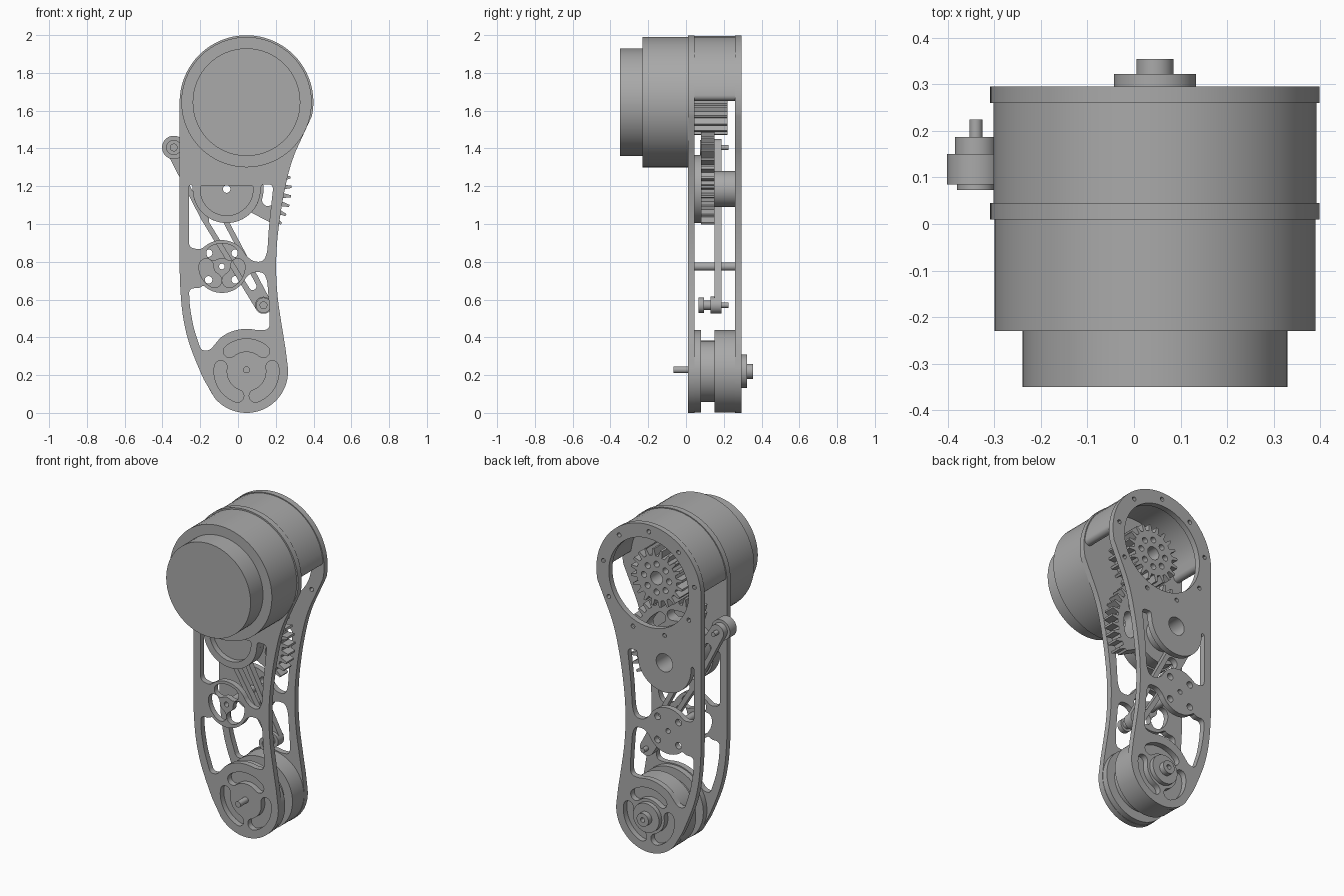
import bpy, bmesh
from math import sin, cos, radians, pi, hypot
from mathutils import Matrix, Vector

old = bpy.data.objects.get("Cube")
if old:
    bpy.data.objects.remove(old, do_unlink=True)

grey = bpy.data.materials.new("machined grey")
grey.use_nodes = True
tone = (0.4, 0.4, 0.4, 1)
grey.diffuse_color = tone
grey.node_tree.nodes["Principled BSDF"].inputs["Base Color"].default_value = tone

# Key axes (x, z)
TOP = (0.045, 1.645)
BEARING = (-0.06, 1.185)
PIVOT = (-0.085, 0.775)
FOOT = (0.045, 0.22)
ROLLER_UP = (-0.34, 1.405)
ROLLER_LOW = (0.135, 0.57)


def arc(c, r, a, b, n=32):
    return [(c[0] + r * cos(radians(a + (b - a) * i / n)),
             c[1] + r * sin(radians(a + (b - a) * i / n))) for i in range(n + 1)]


def circle(c, r, n=64):
    return arc(c, r, 0, 360, n)[:-1]


def rounded(pts, radius):
    """Round every corner of a closed loop, limited by its edge lengths."""
    out = []
    for i, p in enumerate(pts):
        p, a, b = Vector(p), Vector(pts[i - 1]), Vector(pts[(i + 1) % len(pts)])
        da, db = a - p, b - p
        if da.length < 1e-5 or db.length < 1e-5:
            continue
        r = min(radius, da.length * 0.49, db.length * 0.49)
        s, e = p + da.normalized() * r, p + db.normalized() * r
        steps = 6 if r > 0.012 else 1
        for k in range(steps + 1):
            t = k / steps
            out.append(tuple(s * (1 - t) ** 2 + p * 2 * t * (1 - t) + e * t * t))
    return out


def kidney(c, r0, r1, a, b):
    """Curved slot with round ends."""
    m, h = (r0 + r1) / 2, (r1 - r0) / 2
    end = (c[0] + m * cos(radians(b)), c[1] + m * sin(radians(b)))
    start = (c[0] + m * cos(radians(a)), c[1] + m * sin(radians(a)))
    return (arc(c, r1, a, b, 20) + arc(end, h, b, b + 180, 8)[1:-1]
            + arc(c, r0, b, a, 20) + arc(start, h, a + 180, a + 360, 8)[1:-1])


def capsule(p, q, rp, rq):
    """Tapered bar with round ends."""
    d = Vector(q) - Vector(p)
    ang = d.angle_signed(Vector((1, 0))) * 180 / pi
    return arc(p, rp, ang + 90, ang + 270, 16) + arc(q, rq, ang - 90, ang + 90, 16)


def teeth(c, root, tip, count, a0=0, a1=360):
    out, step = [], (a1 - a0) / count
    for i in range(count):
        for r, f in ((root, 0.0), (root, 0.28), (tip, 0.44), (tip, 0.68), (root, 0.84)):
            a = radians(a0 + (i + f) * step)
            out.append((c[0] + r * cos(a), c[1] + r * sin(a)))
    return out


def plate(name, loops, y0, y1):
    """Extrude an outline with holes from y0 to y1."""
    cu = bpy.data.curves.new(name, 'CURVE')
    cu.dimensions, cu.fill_mode, cu.extrude = '2D', 'BOTH', (y1 - y0) / 2
    for loop in loops:
        sp = cu.splines.new('POLY')
        sp.points.add(len(loop) - 1)
        for pt, (x, z) in zip(sp.points, loop):
            pt.co = (x, z, 0, 1)
        sp.use_cyclic_u = True
    tmp = bpy.data.objects.new("temporary", cu)
    bpy.context.collection.objects.link(tmp)
    deps = bpy.context.evaluated_depsgraph_get()
    me = bpy.data.meshes.new_from_object(tmp.evaluated_get(deps))
    bpy.data.objects.remove(tmp, do_unlink=True)
    me.transform(Matrix.Translation((0, (y0 + y1) / 2, 0)) @ Matrix.Rotation(pi / 2, 4, 'X'))
    bm = bmesh.new()
    bm.from_mesh(me)
    bmesh.ops.remove_doubles(bm, verts=bm.verts, dist=1e-5)
    bmesh.ops.recalc_face_normals(bm, faces=bm.faces)
    bm.to_mesh(me)
    bm.free()
    me.materials.clear()
    me.materials.append(grey)
    ob = bpy.data.objects.new(name, me)
    bpy.context.collection.objects.link(ob)
    bpy.ops.object.select_all(action='DESELECT')
    ob.select_set(True)
    bpy.context.view_layer.objects.active = ob
    bpy.ops.object.shade_smooth_by_angle(angle=radians(30))
    return ob


def disc(name, c, r, y0, y1, hole=0):
    return plate(name, [circle(c, r)] + ([circle(c, hole)] if hole else []), y0, y1)


# Side plate outline and windows
outline = (arc(TOP, 0.354, 180, -12, 64)
           + rounded([(0.34, 1.47), (0.275, 1.31), (0.23, 1.1), (0.205, 0.9), (0.2, 0.75),
                      (0.21, 0.6), (0.24, 0.41), (0.262, 0.28)], 1)[7:-7]
           + arc(FOOT, 0.22, 5, -140, 40)
           + rounded([(-0.15, 0.11), (-0.21, 0.24), (-0.265, 0.38), (-0.295, 0.52),
                      (-0.309, 0.7), (-0.309, 1.0)], 1)[7:-7])
upper_window = rounded([(-0.26, 0.875), (-0.2, 0.865)] + arc(PIVOT, 0.14, 130, 25, 20)
                       + [(0.08, 0.8), (0.135, 0.8), (0.155, 0.85), (0.165, 1.0),
                          (0.188, 1.21), (0.125, 1.21)]
                       + arc(BEARING, 0.18, 0, -180, 36) + [(-0.24, 1.21), (-0.26, 1.21)], 0.03)
lower_window = rounded([(-0.26, 0.66), (-0.255, 0.56), (-0.235, 0.45), (-0.195, 0.33),
                        (-0.15, 0.33)] + arc(FOOT, 0.225, 128, 75, 14)
                       + [(0.168, 0.44), (0.168, 0.53), (0.155, 0.7), (0.135, 0.745),
                          (0.075, 0.745)] + arc(PIVOT, 0.14, -25, -135, 20)
                       + [(-0.2, 0.66)], 0.035)
windows = [upper_window, lower_window]
foot_slots = [kidney(FOOT, 0.105, 0.172, a - 40, a + 40) for a in (90, 210, 330)]
pivot_slots = [kidney(PIVOT, 0.045, 0.122, a - 32, a + 32) for a in (90, 210, 330)]
pivot_holes = [circle((PIVOT[0] + 0.1 * cos(radians(a)), PIVOT[1] + 0.1 * sin(radians(a))), 0.02, 20)
               for a in (45, 135, 225, 315)]
screw_holes = [circle((TOP[0] + 0.312 * cos(radians(a)), TOP[1] + 0.312 * sin(radians(a))), 0.013, 12)
               for a in range(10, 370, 40)]

bearing_pocket = rounded(arc(BEARING, 0.14, 8, -188, 36), 0.01)
plate("front_plate", [outline, bearing_pocket, circle(PIVOT, 0.015, 20)]
      + windows + foot_slots + pivot_slots, 0.01, 0.045)
plate("back_plate", [outline, circle(TOP, 0.27), circle(BEARING, 0.055), circle(PIVOT, 0.015, 20)]
      + windows + foot_slots + pivot_holes + screw_holes, 0.26, 0.295)

# Motor and the half-round housing wall
disc("motor_body", TOP, 0.345, -0.23, 0.01)
disc("motor_cap", TOP, 0.285, -0.35, -0.23)
plate("housing_wall", [kidney(TOP, 0.295, 0.349, 6, 174)], 0.045, 0.26)

# Drive pinion
bores = [circle((TOP[0] + 0.085 * cos(a * pi / 4), TOP[1] + 0.085 * sin(a * pi / 4)), 0.018, 16)
         for a in range(8)]
plate("drive_pinion", [teeth(TOP, 0.135, 0.175, 20), circle(TOP, 0.04, 32)] + bores, 0.045, 0.22)

# Sector gear and its bearing
sector = teeth(BEARING, 0.3, 0.343, 18, -37, 117) + arc(BEARING, 0.3, 117, 118, 1) \
    + arc(BEARING, 0.17, 125, 315, 36)
plate("sector_gear", [sector, circle(BEARING, 0.02, 24)]
      + [kidney(BEARING, 0.195, 0.258, a, a + 26) for a in (-15, 31, 77)], 0.08, 0.15)
disc("front_bearing_boss", BEARING, 0.18, 0.045, 0.08, 0.02)
disc("back_bearing_tube", BEARING, 0.095, 0.15, 0.26, 0.055)

# Slotted lever with its two rollers
lever_dir = Vector(ROLLER_LOW) - Vector(ROLLER_UP)


def along(t):
    return tuple(Vector(ROLLER_UP) + lever_dir * t)


waist = along(0.42)
upper_half = capsule(ROLLER_UP, waist, 0.045, 0.062)[:17]
lower_half = capsule(waist, ROLLER_LOW, 0.062, 0.045)[17:]
lever = upper_half + [capsule(ROLLER_UP, waist, 0.045, 0.062)[17]] + lower_half \
    + [capsule(ROLLER_UP, waist, 0.045, 0.062)[-1]]
plate("lever", [lever, capsule(along(0.13), along(0.36), 0.022, 0.033),
                capsule(along(0.46), along(0.88), 0.033, 0.02)], 0.15, 0.187)
for name, c, r, y0 in (("upper", ROLLER_UP, 0.062, 0.085), ("lower", ROLLER_LOW, 0.025, 0.095)):
    disc(name + "_roller", c, r, y0, 0.15)
    disc(name + "_roller_rim", c, 0.04, y0 - (0.012 if r > 0.05 else 0.03), y0, 0.018)
    disc(name + "_roller_pin", c, 0.014, 0.187, 0.225)
disc("lower_roller_flange", ROLLER_LOW, 0.045, 0.13, 0.15)

# Pivot spacer
disc("pivot_spacer", PIVOT, 0.022, 0.045, 0.26, 0.015)

# Foot pulley, shaft and hub
disc("foot_front_boss", FOOT, 0.218, 0.045, 0.08)
disc("foot_pulley", FOOT, 0.162, 0.08, 0.15)
disc("foot_back_boss", FOOT, 0.218, 0.15, 0.26)
disc("foot_shaft", (FOOT[0], FOOT[1] + 0.008), 0.018, -0.065, 0.01)
disc("foot_hub", FOOT, 0.088, 0.295, 0.322)
hub = disc("foot_hub_tip", FOOT, 0.04, 0.322, 0.355, 0.014)
bevel = hub.modifiers.new("soft edge", 'BEVEL')
bevel.width, bevel.segments = 0.006, 3
